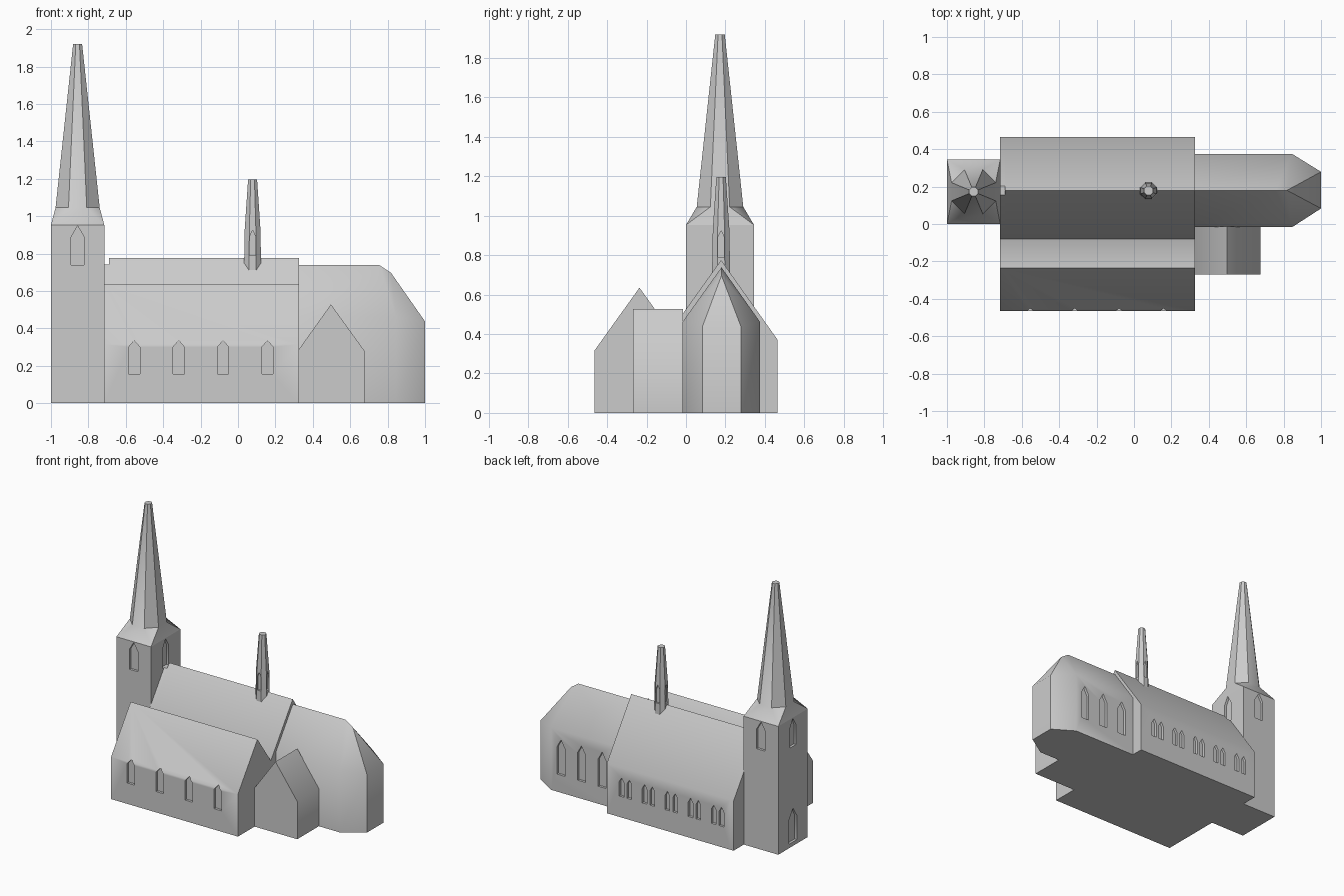
import bpy, bmesh, math
from mathutils import Vector

if "Cube" in bpy.data.objects:
    bpy.data.objects.remove(bpy.data.objects["Cube"])

stone = bpy.data.materials.new("light_grey_stone")
stone.diffuse_color = (0.6, 0.6, 0.6, 1)
stone.use_nodes = True
stone.node_tree.nodes["Principled BSDF"].inputs["Base Color"].default_value = stone.diffuse_color


def loft(bm, rings):
    """Closed solid through equal-length rings of points."""
    vs = [[bm.verts.new(p) for p in r] for r in rings]
    n = len(vs[0])
    for a, b in zip(vs, vs[1:]):
        for i in range(n):
            j = (i + 1) % n
            bm.faces.new((a[i], a[j], b[j], b[i]))
    bm.faces.new(vs[0][::-1])
    bm.faces.new(vs[-1])


def finish(bm, name):
    bmesh.ops.remove_doubles(bm, verts=bm.verts, dist=1e-5)
    bmesh.ops.recalc_face_normals(bm, faces=bm.faces)
    me = bpy.data.meshes.new(name)
    bm.to_mesh(me)
    bm.free()
    me.materials.append(stone)
    ob = bpy.data.objects.new(name, me)
    bpy.context.collection.objects.link(ob)
    return ob


def solid(name, rings):
    bm = bmesh.new()
    loft(bm, rings)
    return finish(bm, name)


def along_x(profile, *xs):
    return [[(x, y, z) for y, z in profile] for x in xs]


def octagon(cx, cy, apothem, z):
    r = apothem / math.cos(math.pi / 8)
    return [(cx + r * math.cos(a), cy + r * math.sin(a), z)
            for a in (math.pi / 8 + k * math.pi / 4 for k in range(8))]


def cut_windows(ob, windows, depth=0.018):
    """Recess pointed windows: (x, y, outward normal, width, z0, z1, tip height)."""
    bm = bmesh.new()
    for x, y, nrm, w, z0, z1, tip in windows:
        n = Vector((nrm[0], nrm[1], 0))
        t = Vector((-nrm[1], nrm[0], 0))
        h = w / 2
        outline = [(-h, z0), (h, z0), (h, z1 - tip), (0, z1), (-h, z1 - tip)]
        loft(bm, [[Vector((x, y, z)) + t * u + n * d for u, z in outline]
                  for d in (-depth, 0.03)])
    cutter = finish(bm, ob.name + "_cutter")
    mod = ob.modifiers.new("windows", 'BOOLEAN')
    mod.object, mod.operation, mod.solver = cutter, 'DIFFERENCE', 'EXACT'
    bpy.context.view_layer.objects.active = ob
    bpy.ops.object.modifier_apply(modifier=mod.name)
    bpy.data.objects.remove(cutter)


S, N, E, W = (0, -1), (0, 1), (1, 0), (-1, 0)

# Tower with belfry windows on all sides and a west door
TX, TY, HX, HY = -0.8575, 0.1725, 0.1425, 0.1725
square = [(TX + sx * HX, TY + sy * HY) for sx, sy in ((1, 1), (-1, 1), (-1, -1), (1, -1))]
tower = solid("tower", [[(x, y, z) for x, y in square] for z in (0, 0.953)])
cut_windows(tower, [(TX + n[0] * HX, TY + n[1] * HY, n, 0.07, 0.74, 0.948, 0.06)
                    for n in (S, N, E, W)] + [(-1, TY, W, 0.09, 0.03, 0.28, 0.07)])

# Broached spire: square eaves turning into an octagon
order = (0, 0, 1, 1, 2, 2, 3, 3)          # eaves corner under each octagon corner
eaves = [(*square[i], 0.953) for i in order]
spire = solid("spire", [eaves, octagon(TX, TY, 0.118, 1.045), octagon(TX, TY, 0.024, 1.92)])

# Nave, its ridge cut short beside the tower
RY = 0.178
left = [(-0.079, 0), (-0.079, 0.416)]
right = [(0.465, 0.37), (0.465, 0)]
nave = solid("nave", along_x(left + [(RY, 0.775)] + right, -0.69, 0.325))
cut_windows(nave, [(x + s * 0.032, 0.465, N, 0.038, 0.155, 0.295, 0.032)
                   for x in (-0.585, -0.395, -0.205, -0.017, 0.172) for s in (-1, 1)])
nave_west_end = solid("nave_west_end", along_x(
    left + [(RY - 0.024, 0.741), (RY + 0.024, 0.741)] + right, -0.717, -0.69))

# South aisle with its own gabled roof
aisle = solid("south_aisle", along_x(
    [(-0.465, 0), (-0.465, 0.315), (-0.236, 0.635), (-0.079, 0.416), (-0.079, 0)], -0.717, 0.325))
cut_windows(aisle, [(x, -0.465, S, 0.06, 0.155, 0.335, 0.035)
                    for x in (-0.555, -0.317, -0.08, 0.158)])

# Choir with a three-sided apse and hipped roof end
bm = bmesh.new()
plan = [(0.31, -0.017, 0.462), (0.845, -0.017, 0.462), (1, 0.083, 0.437),
        (1, 0.279, 0.437), (0.845, 0.375, 0.462), (0.31, 0.375, 0.462)]
low = [bm.verts.new((x, y, 0)) for x, y, z in plan]
top = [bm.verts.new(p) for p in plan]
r0, r1, r2 = [bm.verts.new((x, 0.18, z)) for x, z in ((0.31, 0.738), (0.757, 0.738), (0.818, 0.697))]
bm.faces.new(low)
for i in range(6):
    j = (i + 1) % 6
    bm.faces.new((low[i], low[j], top[j], top[i]))
for f in ((top[0], top[1], r1, r0), (top[1], r2, r1), (top[1], top[2], r2), (top[2], top[3], r2),
          (top[3], top[4], r2), (top[4], r1, r2), (top[4], top[5], r0, r1), (top[5], top[0], r0)):
    bm.faces.new(f)
choir = finish(bm, "choir")
cut_windows(choir, [(x, 0.375, N, 0.066, 0.13, 0.392, 0.06) for x in (0.427, 0.597, 0.765)])

# Sacristy on the south side of the choir
gable = [(0.32, 0), (0.32, 0.28), (0.497, 0.528), (0.676, 0.28), (0.676, 0)]
sacristy = solid("sacristy", [[(x, y, z) for x, z in gable] for y in (-0.27, -0.014)])

# Ridge turret
turret = solid("ridge_turret", [octagon(0.078, RY, a, z)
                                for a, z in ((0.046, 0.70), (0.042, 0.93), (0.024, 1.197))])
cut_windows(turret, [(0.078 + n[0] * 0.044, RY + n[1] * 0.044, n, 0.032, 0.79, 0.925, 0.035)
                     for n in (S, N, E, W)], 0.012)

# Soft eaves, crisp ridges and corners
for ob in bpy.context.collection.objects:
    ob.data.shade_smooth()
    ob.data.set_sharp_from_angle(angle=math.radians(40))
